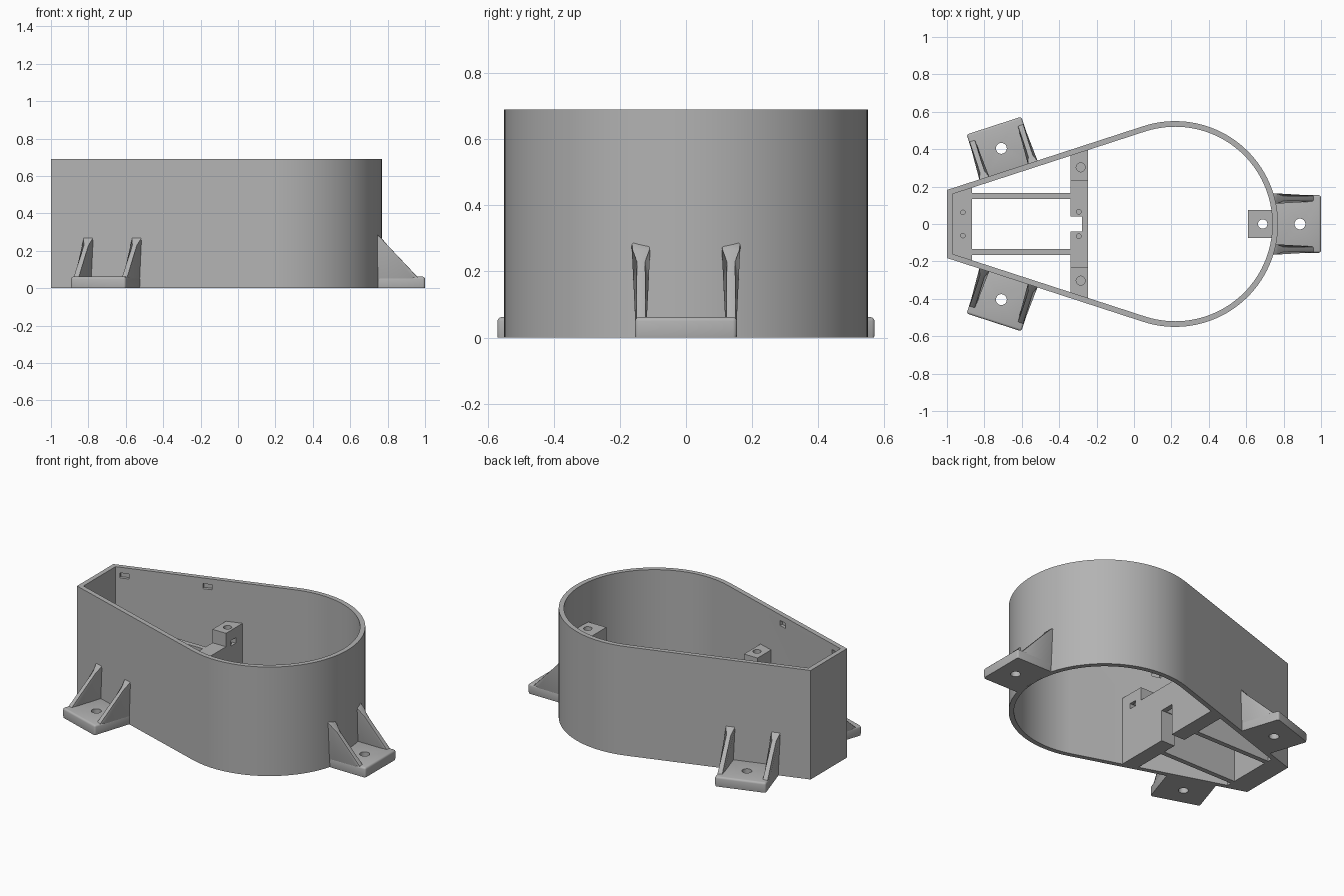
import bpy, bmesh
from math import radians, sin, cos, tan, pi
from mathutils import Matrix, Vector

cube = bpy.data.objects.get("Cube")
if cube:
    bpy.data.objects.remove(cube, do_unlink=True)

grey = bpy.data.materials.new("plain_grey")
grey.use_nodes = True
grey.diffuse_color = (0.45, 0.45, 0.45, 1)
grey.node_tree.nodes["Principled BSDF"].inputs["Base Color"].default_value = (0.45, 0.45, 0.45, 1)

HEIGHT, WALL, TAPER = 0.69, 0.03, radians(18)
CENTRE, RADIUS, SHELF, POST = 0.22, 0.55, 0.35, 0.435


def finish(name, bm, matrix=Matrix()):
    bmesh.ops.recalc_face_normals(bm, faces=bm.faces)
    me = bpy.data.meshes.new(name)
    bm.to_mesh(me)
    bm.free()
    me.transform(matrix)
    me.materials.append(grey)
    ob = bpy.data.objects.new(name, me)
    bpy.context.collection.objects.link(ob)
    return ob


def prism(name, pts, z0, z1, matrix=Matrix()):
    bm = bmesh.new()
    low = bm.faces.new([bm.verts.new((x, y, z0)) for x, y in pts])
    up = bmesh.ops.extrude_face_region(bm, geom=[low])["geom"]
    for v in up:
        if isinstance(v, bmesh.types.BMVert):
            v.co.z = z1
    return finish(name, bm, matrix)


def box(name, x0, x1, y0, y1, z0, z1, matrix=Matrix()):
    return prism(name, [(x0, y0), (x1, y0), (x1, y1), (x0, y1)], z0, z1, matrix)


def drill(x, y, r, z0, z1, matrix=Matrix()):
    pts = [(x + r * cos(i * pi / 16), y + r * sin(i * pi / 16)) for i in range(32)]
    return prism("cutter", pts, z0, z1, matrix)


def apply_all(ob):
    bpy.context.view_layer.objects.active = ob
    for m in list(ob.modifiers):
        bpy.ops.object.modifier_apply(modifier=m.name)


def cut(ob, cutters):
    for c in cutters:
        c.hide_render = True
        m = ob.modifiers.new("cut", "BOOLEAN")
        m.operation, m.solver, m.object = "DIFFERENCE", "EXACT", c
    apply_all(ob)
    for c in cutters:
        bpy.data.objects.remove(c, do_unlink=True)


def smooth(ob):
    bpy.ops.object.select_all(action="DESELECT")
    ob.select_set(True)
    bpy.context.view_layer.objects.active = ob
    bpy.ops.object.shade_smooth_by_angle(angle=radians(30))


def wall_y(x, r):
    return r / cos(TAPER) + (x - CENTRE) * tan(TAPER)


def outline(r, x_end):
    a = pi / 2 + TAPER
    n = 72
    arc = [(CENTRE + r * cos(-a + 2 * a * i / n), r * sin(-a + 2 * a * i / n)) for i in range(n + 1)]
    y = wall_y(x_end, r)
    return arc + [(x_end, y), (x_end, -y)]


# Teardrop shell wall
bm = bmesh.new()
rings = []
for r, x_end in ((RADIUS, -1), (RADIUS - WALL, -1 + WALL)):
    for z in (0, HEIGHT):
        rings.append([bm.verts.new((x, y, z)) for x, y in outline(r, x_end)])
count = len(rings[0])
for a, b in ((0, 1), (1, 3), (3, 2), (2, 0)):
    for i in range(count):
        j = (i + 1) % count
        bm.faces.new((rings[a][i], rings[a][j], rings[b][j], rings[b][i]))
shell = finish("shell_wall", bm)

# Blind latch slots near the rim
slots = []
for x in (-0.92, -0.446):
    for s in (1, -1):
        place = Matrix.Translation((x, s * wall_y(x, RADIUS - WALL), 0.638)) @ Matrix.Rotation(s * TAPER, 4, "Z")
        slots.append(box("cutter", -0.027, 0.027, -0.02, 0.02, -0.016, 0.016, place))
cut(shell, slots)
smooth(shell)

# End shelf with two small screw holes
mid = RADIUS - WALL / 2
xa, xb = -1 + WALL / 2, -0.865
ya, yb = wall_y(xa, mid), wall_y(xb, mid)
shelf = prism("end_shelf", [(xa, -ya), (xb, -yb), (xb, yb), (xa, ya)], 0, SHELF)
cut(shelf, [drill(-0.915, s * 0.062, 0.012, SHELF - 0.12, SHELF + 0.1) for s in (1, -1)])
smooth(shelf)

# Cross wall with cable notch and screw holes
x0, x1 = -0.34, -0.245
cross = box("cross_wall", x0, x1, -0.23, 0.23, 0, SHELF)
cutters = [drill(-0.295, s * 0.065, 0.012, SHELF - 0.12, SHELF + 0.1) for s in (1, -1)]
cutters.append(box("cutter", x0 - 0.1, -0.278, -0.04, 0.04, -0.1, SHELF + 0.1))
cutters.append(box("cutter", x0 - 0.12, x1 + 0.1, -0.045, 0.045, -0.12, 0.2))
cut(cross, cutters)
smooth(cross)

for s, side in ((1, "left"), (-1, "right")):
    # Long rail between the shelf and the cross wall
    box("rail_" + side, xb - 0.01, x0 + 0.01, s * 0.135, s * 0.166, 0, SHELF - 0.002)
    # Screw post against the shell, with a nut slot
    pts = [(x0, s * 0.23), (x1, s * 0.23), (x1, s * wall_y(x1, mid)), (x0, s * wall_y(x0, mid))]
    post = prism("screw_post_" + side, pts, 0, POST)
    cut(post, [drill(-0.285, s * 0.303, 0.024, 0.28, POST + 0.1),
               box("cutter", -0.31, x1 + 0.1, s * 0.303 - 0.025, s * 0.303 + 0.025, 0.335, 0.37)])
    smooth(post)

# Screw tab on the round end, sloped underneath
upright = Matrix.Rotation(pi / 2, 4, "X")
tab = prism("screw_tab", [(0.61, 0.31), (0.61, POST), (0.75, POST), (0.75, 0.18)], -0.075, 0.075, upright)
cut(tab, [drill(0.688, 0, 0.025, 0, 0.6),
          box("cutter", 0.5, 0.715, -0.025, 0.025, 0.335, 0.37)])
smooth(tab)


# Mounting feet: plate with a hole and two flared gussets
def foot(name, x, y, angle, reach):
    place = Matrix.Translation((x, y, 0)) @ Matrix.Rotation(angle, 4, "Z")
    plate = box(name + "_plate", -0.025, reach, -0.154, 0.154, 0, 0.062)
    b = plate.modifiers.new("round", "BEVEL")
    b.width, b.segments, b.limit_method = 0.012, 3, "ANGLE"
    apply_all(plate)
    for v in plate.data.vertices:          # keep the underside flat to its edge
        if v.co.z < 0.012:
            v.co.z = 0
    cut(plate, [drill(0.117, 0, 0.029, -0.1, 0.2)])
    plate.data.transform(place)
    smooth(plate)
    side = [(-0.028, 0.02), (-0.028, 0.29), (0.0, 0.265), (0.03, 0.23), (reach - 0.035, 0.055), (reach - 0.035, 0.02)]
    for s in (1, -1):
        g = prism(name + "_gusset", side, s * 0.12, s * 0.152, upright)
        for v in g.data.vertices:
            if v.co.z > 0.26:
                v.co.y = -s * 0.136 + (v.co.y + s * 0.136) * 1.8
        b = g.modifiers.new("round", "BEVEL")
        b.width, b.segments = 0.006, 2
        apply_all(g)
        g.data.transform(place)
        smooth(g)


foot("round_end_foot", 0.77, 0, 0, 0.23)
for s, side in ((1, "left"), (-1, "right")):
    foot(side + "_foot", -0.673, s * 0.293, s * (pi / 2 + TAPER), 0.245)
